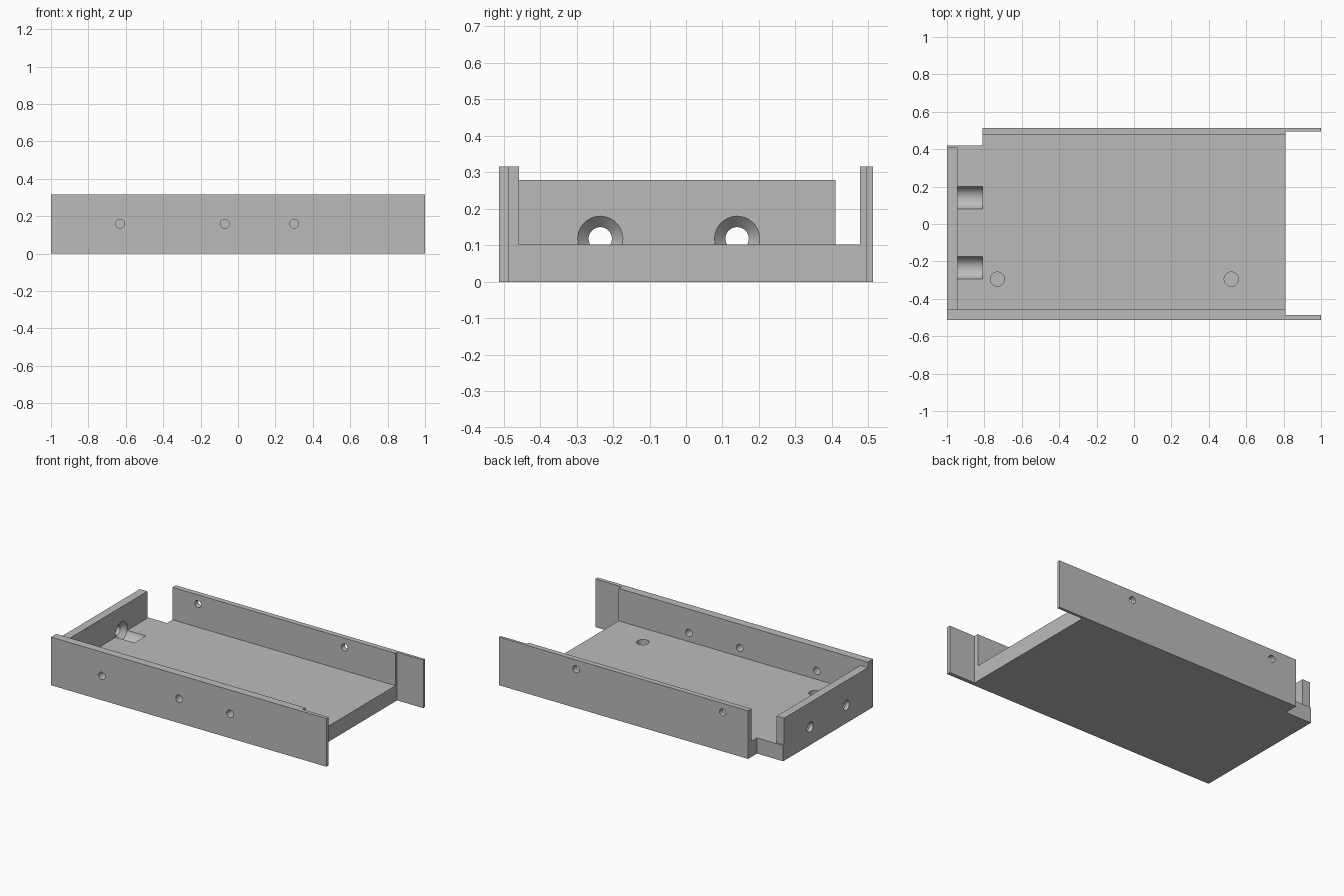
import bpy, bmesh, math
from mathutils import Matrix, Vector

if "Cube" in bpy.data.objects:
    bpy.data.objects.remove(bpy.data.objects["Cube"])

grey = bpy.data.materials.new("plain grey")
grey.diffuse_color = (0.5, 0.5, 0.5, 1)
grey.use_nodes = True
grey.node_tree.nodes["Principled BSDF"].inputs["Base Color"].default_value = grey.diffuse_color

SEG = 32
LENGTH, FLOOR_END = 1.0, 0.81      # tray end and floor end along x
FLOOR_Z, WALL_Z = 0.103, 0.316


def to_object(bm, name):
    bmesh.ops.recalc_face_normals(bm, faces=bm.faces)
    mesh = bpy.data.meshes.new(name)
    bm.to_mesh(mesh)
    bm.free()
    mesh.materials.append(grey)
    obj = bpy.data.objects.new(name, mesh)
    bpy.context.collection.objects.link(obj)
    return obj


def prism(name, outline, z0, z1):
    """Extrude a plan outline from z0 up to z1."""
    bm = bmesh.new()
    face = bm.faces.new([bm.verts.new((x, y, z0)) for x, y in outline])
    out = bmesh.ops.extrude_face_region(bm, geom=[face])
    verts = [g for g in out["geom"] if isinstance(g, bmesh.types.BMVert)]
    bmesh.ops.translate(bm, verts=verts, vec=(0, 0, z1 - z0))
    return to_object(bm, name)


def bore(axis, origin, profile):
    """Turned cutter: profile is a list of (distance, radius) along an axis."""
    turn = Vector((0, 0, 1)).rotation_difference(Vector(axis)).to_matrix().to_4x4()
    place = Matrix.Translation(origin) @ turn
    return place, profile


def cut(obj, bores):
    bm = bmesh.new()
    for place, profile in bores:
        rings = []
        for d, r in profile:
            rings.append([bm.verts.new(place @ Vector((
                r * math.cos(2 * math.pi * i / SEG),
                r * math.sin(2 * math.pi * i / SEG), d))) for i in range(SEG)])
        for a, b in zip(rings, rings[1:]):
            for i in range(SEG):
                j = (i + 1) % SEG
                bm.faces.new((a[i], a[j], b[j], b[i]))
        bm.faces.new(rings[0][::-1])
        bm.faces.new(rings[-1])
    cutter = to_object(bm, "hole_cutter")
    cutter.hide_render = True
    mod = obj.modifiers.new("holes", 'BOOLEAN')
    mod.operation, mod.solver, mod.object = 'DIFFERENCE', 'EXACT', cutter
    bpy.ops.object.select_all(action='DESELECT')
    bpy.context.view_layer.objects.active = obj
    obj.select_set(True)
    bpy.ops.object.modifier_apply(modifier=mod.name)
    bpy.data.objects.remove(cutter)
    bpy.ops.object.shade_smooth_by_angle(angle=math.radians(30))


# Floor with a notched back left corner
floor = prism("floor", [(-LENGTH, -0.458), (FLOOR_END, -0.458), (FLOOR_END, 0.477),
                        (-FLOOR_END, 0.477), (-FLOOR_END, 0.42), (-LENGTH, 0.42)],
              0, FLOOR_Z)

# Side walls, each with a thinner tab past the floor end
front_wall = prism("front_wall", [(-LENGTH, -0.512), (LENGTH, -0.512), (LENGTH, -0.487),
                                  (FLOOR_END, -0.487), (FLOOR_END, -0.458),
                                  (-LENGTH, -0.458)], 0, WALL_Z)
back_wall = prism("back_wall", [(-FLOOR_END, 0.477), (FLOOR_END, 0.477),
                                (FLOOR_END, 0.494), (LENGTH, 0.494), (LENGTH, 0.512),
                                (-FLOOR_END, 0.512)], 0, WALL_Z)

# Lower wall across the left end
end_wall = prism("end_wall", [(-LENGTH, -0.458), (-0.945, -0.458), (-0.945, 0.41),
                              (-LENGTH, 0.41)], FLOOR_Z, 0.279)

# Countersunk cable holes that run on as grooves in the floor
cable = [bore((1, 0, 0), (0, y, 0.118),
              [(-1.1, 0.032), (-0.976, 0.032), (-0.946, 0.062), (-0.81, 0.062)])
         for y in (-0.235, 0.14)]
# Blind sockets in the floor
sockets = [bore((0, 0, 1), (x, -0.295, 0), [(0.05, 0.038), (0.2, 0.038)])
           for x in (-0.73, 0.52)]
cut(floor, cable + sockets)
cut(end_wall, cable)

# Screw holes through the side walls
cut(front_wall, [bore((0, 1, 0), (x, 0, 0.16), [(-0.6, 0.024), (-0.4, 0.024)])
                 for x in (-0.63, -0.07, 0.30)])
cut(back_wall, [bore((0, 1, 0), (x, 0, 0.255), [(0.4, 0.023), (0.6, 0.023)])
                for x in (-0.625, 0.44)])
